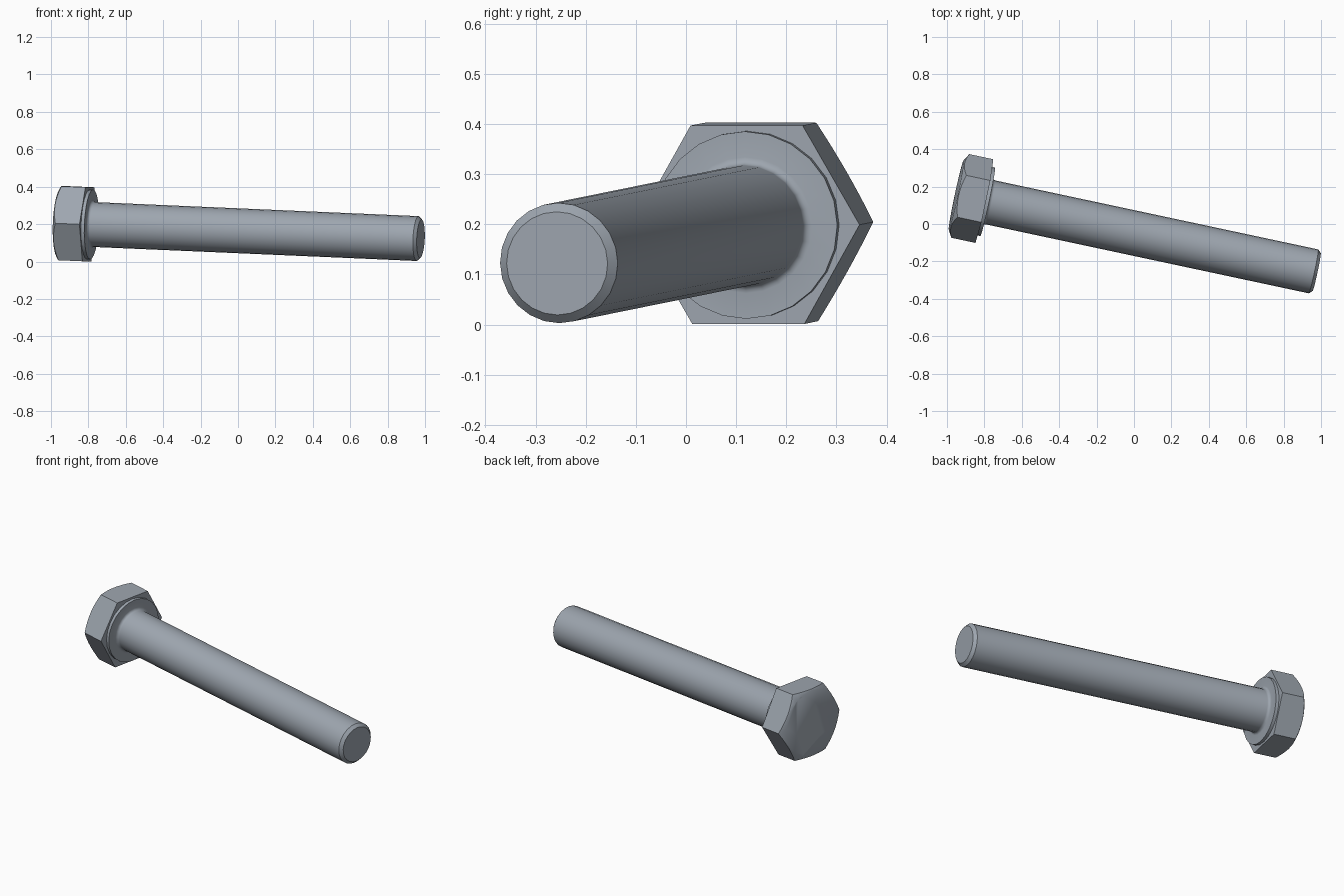
import bpy
import bmesh
import math
from mathutils import Matrix, Vector

cube = bpy.data.objects.get("Cube")
if cube:
    bpy.data.objects.remove(cube, do_unlink=True)

# Main sizes
SHANK_R, WASHER_R, FLAT_R = 0.12, 0.187, 0.198
WASHER_T, FILLET, CHAMFER = 0.018, 0.016, 0.017
HEAD_H, DOME_R = 0.154, 0.19
SEGMENTS = 24

# Lying pose: local z runs from the head's underside to the tip
base, tip = Vector((-0.80, 0.1225, 0.199)), Vector((0.977, -0.257, 0.122))
axis = (tip - base).normalized()
side = Vector((0, 0, 1)).cross(axis).normalized()
pose = Matrix((side, axis.cross(side), axis)).transposed().to_4x4()
pose.translation = base
LENGTH = (tip - base).length

steel = bpy.data.materials.new("blue grey steel")
steel.use_nodes = True
colour = (0.34, 0.38, 0.43, 1)
steel.diffuse_color = colour
steel.node_tree.nodes["Principled BSDF"].inputs["Base Color"].default_value = colour


def lathe(name, profile, steps):
    """Spin (radius, height) points about z and cap both ends."""
    bm = bmesh.new()
    rings = []
    for r, z in profile:
        rings.append([bm.verts.new((r * math.cos(a), r * math.sin(a), z))
                      for a in (math.tau * i / steps for i in range(steps))])
    for low, high in zip(rings, rings[1:]):
        for i in range(steps):
            j = (i + 1) % steps
            bm.faces.new((low[i], low[j], high[j], high[i]))
    bm.faces.new(rings[0])
    bm.faces.new(rings[-1])
    bmesh.ops.recalc_face_normals(bm, faces=bm.faces)
    mesh = bpy.data.meshes.new(name)
    bm.to_mesh(mesh)
    bm.free()
    mesh.materials.append(steel)
    ob = bpy.data.objects.new(name, mesh)
    bpy.context.collection.objects.link(ob)
    ob.matrix_world = pose
    return ob


def activate(ob):
    bpy.ops.object.select_all(action='DESELECT')
    ob.select_set(True)
    bpy.context.view_layer.objects.active = ob


# Shank with washer face, root fillet and chamfered tip
fillet = [(SHANK_R + FILLET * (1 - math.sin(a)), WASHER_T + FILLET * (1 - math.cos(a)))
          for a in (math.pi / 2 * i / 4 for i in range(5))]
shank = lathe("shank", [(WASHER_R, 0), (WASHER_R, WASHER_T), *fillet,
                        (SHANK_R, LENGTH - CHAMFER), (SHANK_R - CHAMFER, LENGTH)], SEGMENTS)

# Hexagonal head, its corners trimmed by a 30 degree cone
corner_r = FLAT_R / math.cos(math.pi / 6)
head = lathe("hex_head", [(corner_r, -HEAD_H), (corner_r, 0)], 6)
wide = 0.3
drop = (wide - DOME_R) * math.tan(math.pi / 6)
cutter = lathe("head_cutter", [(DOME_R, -HEAD_H), (wide, drop - HEAD_H), (wide, 0.05)], 48)
cutter.hide_render = True
trim = head.modifiers.new("corner trim", 'BOOLEAN')
trim.operation = 'INTERSECT'
trim.solver = 'EXACT'
trim.object = cutter
activate(head)
bpy.ops.object.modifier_apply(modifier=trim.name)
bpy.data.objects.remove(cutter, do_unlink=True)

# Smooth round surfaces, keep hard edges
for ob in (shank, head):
    activate(ob)
    bpy.ops.object.shade_smooth_by_angle(angle=math.radians(36))
